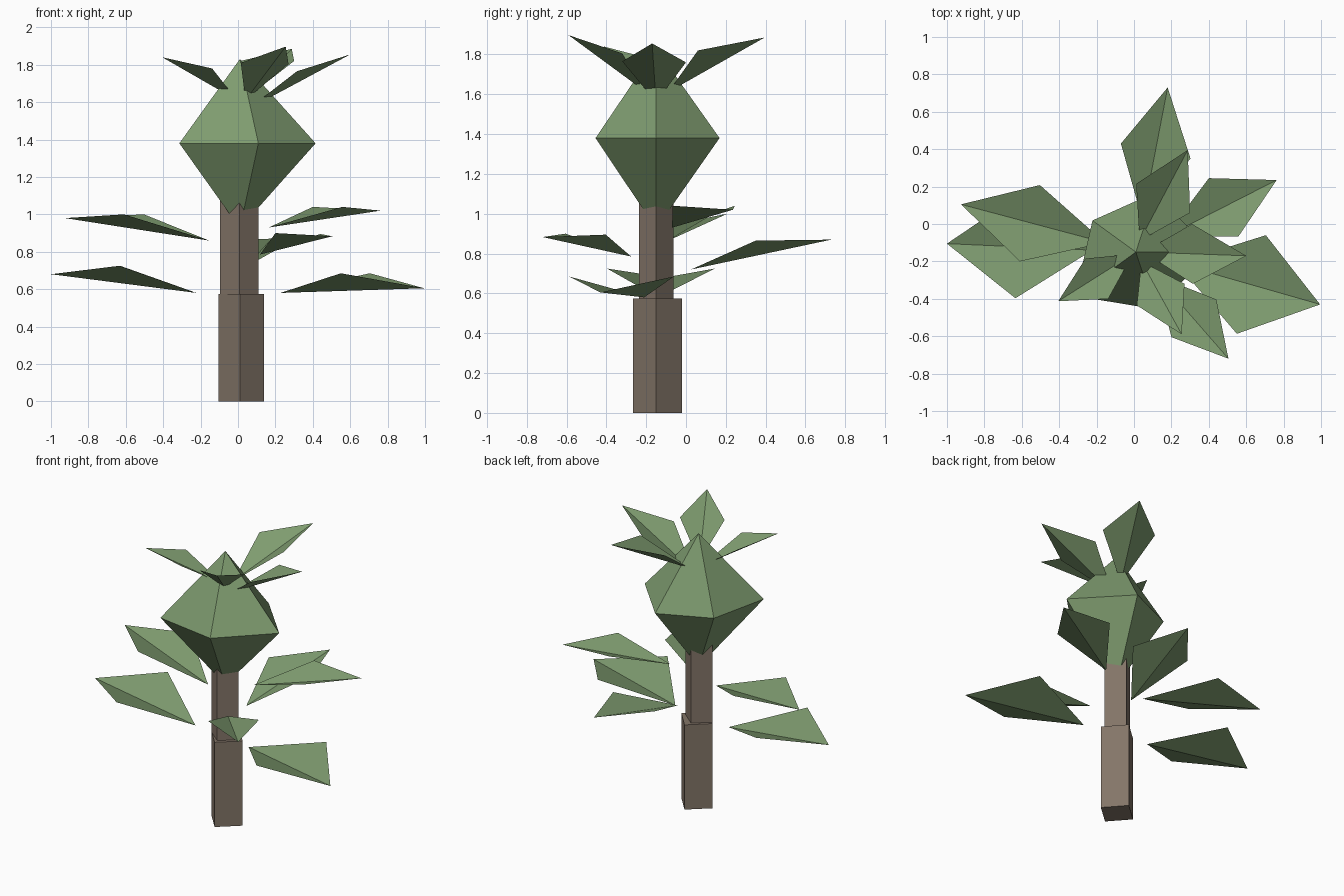
import bpy, bmesh
from math import cos, sin, radians
from mathutils import Vector

if "Cube" in bpy.data.objects:
    bpy.data.objects.remove(bpy.data.objects["Cube"])


def material(name, rgb):
    m = bpy.data.materials.new(name)
    m.diffuse_color = (*rgb, 1)
    m.use_nodes = True
    m.node_tree.nodes["Principled BSDF"].inputs["Base Color"].default_value = m.diffuse_color
    return m


bark = material("bark", (0.23, 0.18, 0.14))
green = material("leaf_green", (0.21, 0.33, 0.16))


def finish(name, bm, mat, closed=True):
    if closed:
        bmesh.ops.recalc_face_normals(bm, faces=bm.faces)
    mesh = bpy.data.meshes.new(name)
    bm.to_mesh(mesh)
    bm.free()
    mesh.materials.append(mat)
    obj = bpy.data.objects.new(name, mesh)
    bpy.context.collection.objects.link(obj)
    return obj


def trunk_block(name, cx, cy, rx, ry, turn, z0, z1):
    """Four-sided post with its corners facing the axes."""
    bm = bmesh.new()
    ring = []
    for i in range(4):
        a = radians(turn + 90 * i)
        ring.append(bm.verts.new((cx + rx * cos(a), cy + ry * sin(a), z0)))
    face = bm.faces.new(ring)
    top = bmesh.ops.extrude_face_region(bm, geom=[face], use_keep_orig=True)
    verts = [g for g in top["geom"] if isinstance(g, bmesh.types.BMVert)]
    bmesh.ops.translate(bm, verts=verts, vec=(0, 0, z1 - z0))
    finish(name, bm, bark)


def leaf(name, base, tip, side_a, side_b):
    """Two triangles folded along the line from base to tip."""
    bm = bmesh.new()
    b, t, p, q = [bm.verts.new(v) for v in (base, tip, side_a, side_b)]
    for tri in ((b, t, p), (b, q, t)):
        f = bm.faces.new(tri)
        f.normal_update()
        if f.normal.z < 0:
            f.normal_flip()
    finish(name, bm, green, closed=False)


# Trunk
trunk_block("lower_trunk", 0.0175, -0.1425, 0.123, 0.123, -3.5, 0, 0.575)
trunk_block("upper_trunk", 0.0075, -0.15, 0.1025, 0.086, 0, 0.575, 1.12)

# Crown: uneven five-sided double pyramid
center = Vector((0.01, -0.15, 1.38))
bm = bmesh.new()
poles = [bm.verts.new(center + Vector((0, 0, h))) for h in (0.45, -0.455)]
ring = []
for i, r in enumerate((0.405, 0.335, 0.287, 0.40, 0.32)):
    a = radians(72 * i)
    ring.append(bm.verts.new(center + Vector((r * cos(a), r * sin(a), 0))))
for i in range(5):
    for pole in poles:
        bm.faces.new((ring[i], ring[(i + 1) % 5], pole))
finish("crown", bm, green)

# Leaves: base, tip, two side corners
leaf("low_leaf_left", (-0.222, -0.14, 0.58), (-1.0, -0.105, 0.68),
     (-0.634, -0.397, 0.725), (-0.63, 0.145, 0.725))
leaf("low_leaf_right", (0.227, -0.21, 0.58), (0.995, -0.43, 0.605),
     (0.55, -0.587, 0.685), (0.705, -0.06, 0.685))
leaf("mid_leaf_back", (0.044, 0.025, 0.72), (0.18, 0.73, 0.87),
     (-0.07, 0.43, 0.865), (0.302, 0.35, 0.865))
leaf("mid_leaf_front", (0.117, -0.275, 0.785), (0.505, -0.72, 0.883),
     (0.20, -0.605, 0.90), (0.44, -0.403, 0.895))
leaf("high_leaf_left", (-0.155, -0.10, 0.86), (-0.925, 0.105, 0.98),
     (-0.61, -0.20, 1.0), (-0.503, 0.208, 1.0))
leaf("high_leaf_right", (0.165, -0.07, 0.93), (0.763, 0.235, 1.02),
     (0.40, 0.245, 1.04), (0.558, -0.067, 1.04))
leaf("top_leaf_left", (-0.005, -0.16, 1.61), (-0.405, -0.413, 1.84),
     (-0.26, -0.185, 1.78), (-0.138, -0.40, 1.78))
leaf("top_leaf_right", (0.05, -0.15, 1.56), (0.60, -0.17, 1.855),
     (0.315, -0.32, 1.765), (0.31, 0.0, 1.76))
leaf("top_leaf_back", (0.03, -0.09, 1.61), (0.287, 0.395, 1.885),
     (0.012, 0.215, 1.82), (0.30, 0.06, 1.82))
leaf("top_leaf_front", (0.04, -0.20, 1.61), (0.255, -0.59, 1.897),
     (0.015, -0.435, 1.81), (0.27, -0.32, 1.805))
